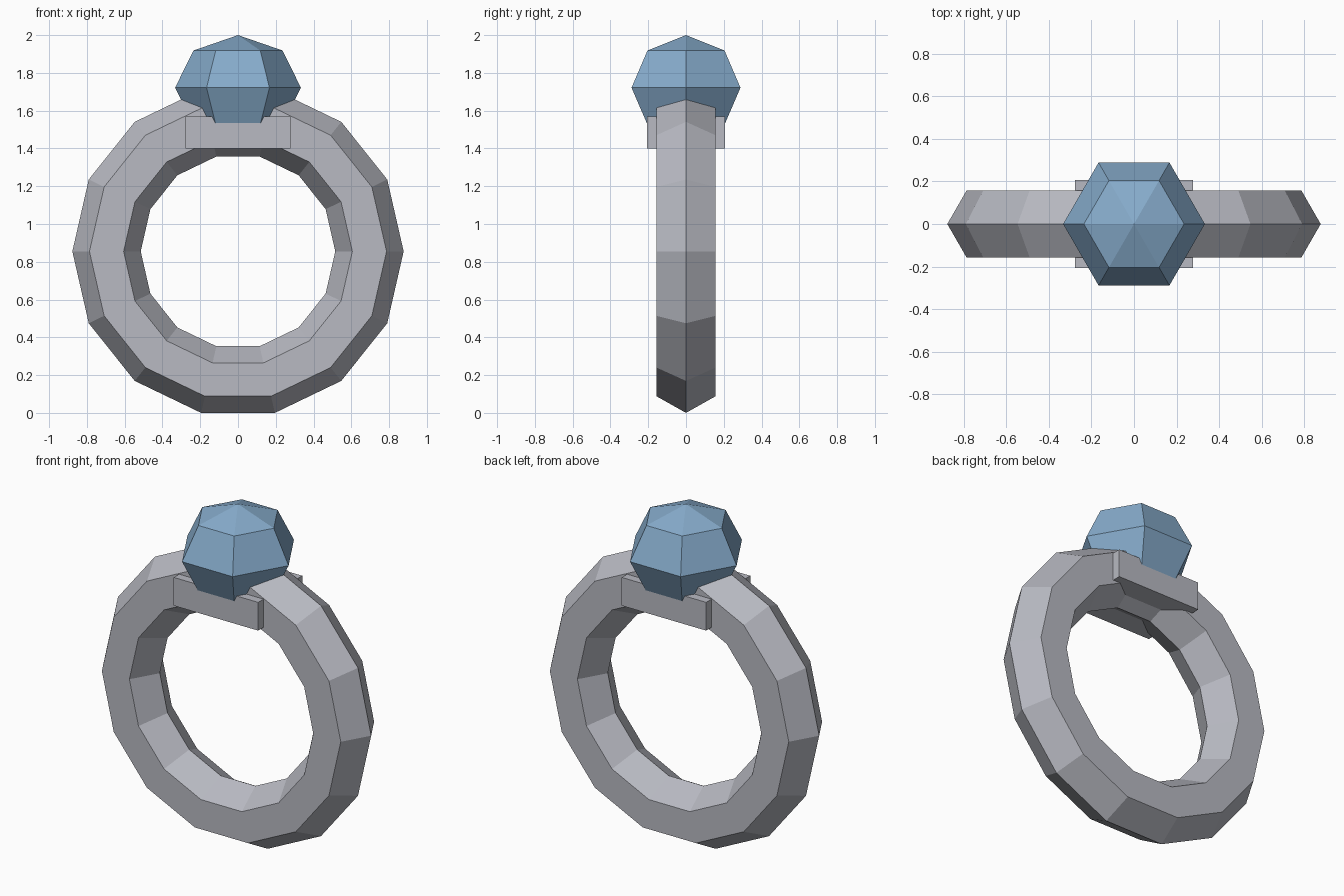
import bpy, bmesh
from math import sin, cos, pi

if "Cube" in bpy.data.objects:
    bpy.data.objects.remove(bpy.data.objects["Cube"])


def material(name, rgb):
    m = bpy.data.materials.new(name)
    m.diffuse_color = (*rgb, 1)
    m.use_nodes = True
    m.node_tree.nodes["Principled BSDF"].inputs["Base Color"].default_value = m.diffuse_color
    return m


def make_object(name, bm, mat):
    bmesh.ops.recalc_face_normals(bm, faces=bm.faces[:])
    me = bpy.data.meshes.new(name)
    bm.to_mesh(me)
    bm.free()
    me.materials.append(mat)
    ob = bpy.data.objects.new(name, me)
    bpy.context.collection.objects.link(ob)
    return ob


silver = material("silver grey", (0.48, 0.49, 0.54))
blue = material("gem blue", (0.24, 0.41, 0.60))

# Band: 14-sided ring with a hexagonal section
SEG, SIDES, MAJOR, MINOR = 14, 6, 0.696, 0.181
centre_z = (MAJOR + MINOR) * cos(pi / SEG)
bm = bmesh.new()
loops = []
for i in range(SEG):
    a = 2 * pi * i / SEG
    loop = []
    for j in range(SIDES):
        b = 2 * pi * j / SIDES
        r = MAJOR + MINOR * cos(b)
        loop.append(bm.verts.new((r * cos(a), MINOR * sin(b), centre_z + r * sin(a))))
    loops.append(loop)
for i in range(SEG):
    p, q = loops[i], loops[(i + 1) % SEG]
    for j in range(SIDES):
        k = (j + 1) % SIDES
        bm.faces.new((p[j], p[k], q[k], q[j]))
make_object("ring_band", bm, silver)

# Setting: block through the top of the band
bm = bmesh.new()
bmesh.ops.create_cube(bm, size=1)
bmesh.ops.scale(bm, vec=(0.556, 0.415, 0.168), verts=bm.verts)
bmesh.ops.translate(bm, vec=(0, 0, 1.484), verts=bm.verts)
make_object("gem_setting", bm, silver)

# Gem: six-sided, four-ring faceted ball, slightly flattened
R, H, GEM_Z = 0.333, 0.278, 1.722
bm = bmesh.new()
rings = []
for t in (pi / 4, 0, -pi / 4):
    rings.append([bm.verts.new((R * cos(t) * cos(pi * j / 3),
                                R * cos(t) * sin(pi * j / 3),
                                GEM_Z + H * sin(t))) for j in range(6)])
top = bm.verts.new((0, 0, GEM_Z + H))
bottom = bm.verts.new((0, 0, GEM_Z - H))
for j in range(6):
    k = (j + 1) % 6
    bm.faces.new((top, rings[0][j], rings[0][k]))
    for p, q in zip(rings, rings[1:]):
        bm.faces.new((p[j], q[j], q[k], p[k]))
    bm.faces.new((bottom, rings[2][k], rings[2][j]))
make_object("gem", bm, blue)
